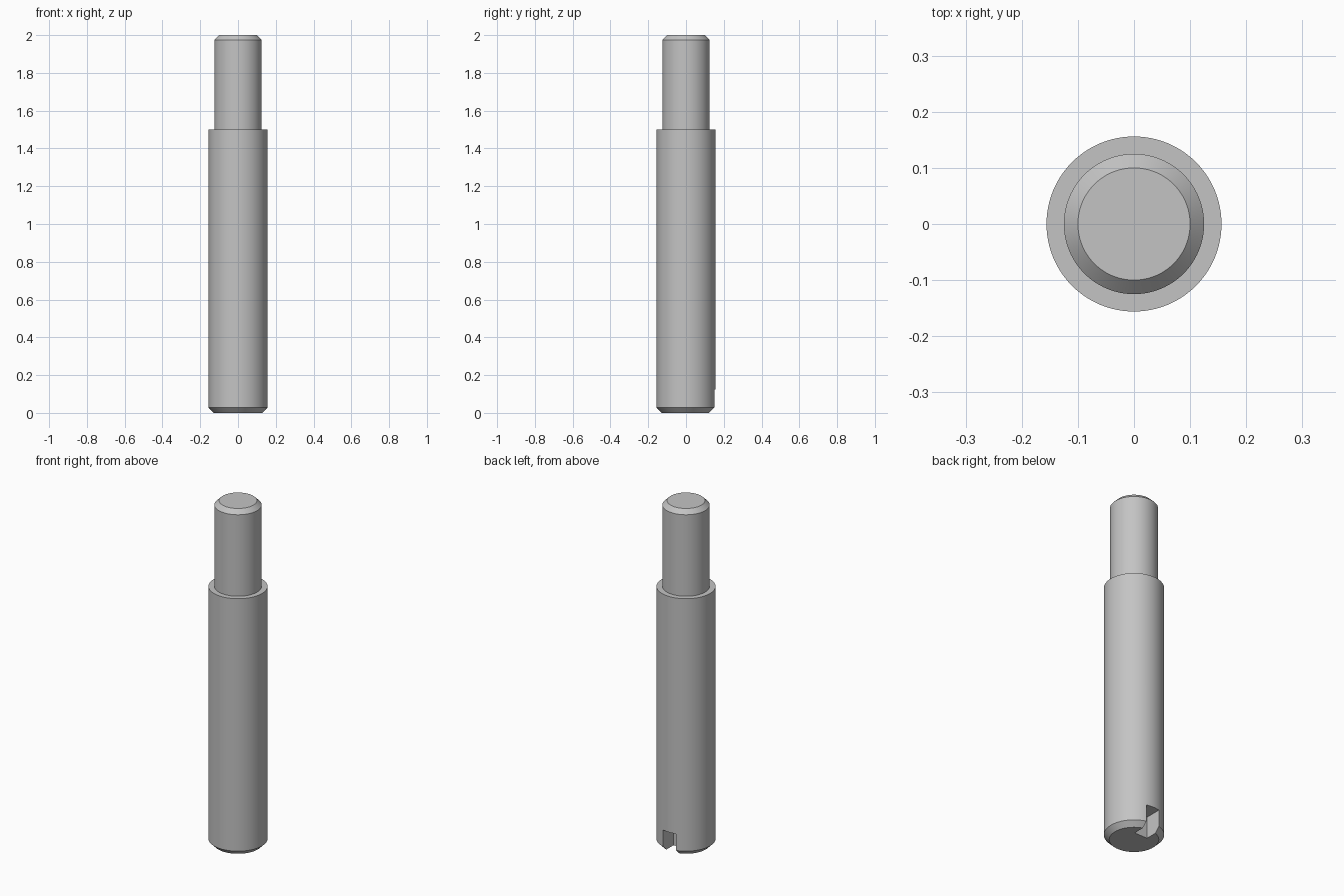
import bpy
import bmesh
from math import radians, tau

old = bpy.data.objects.get("Cube")
if old:
    bpy.data.objects.remove(old, do_unlink=True)

SEGMENTS = 96
BODY_R, TIP_R = 0.156, 0.125
SHOULDER_Z, TOP_Z = 1.5, 2.0
BASE_CHAMFER, TIP_CHAMFER = 0.028, 0.025
SLOT_WIDTH, SLOT_FLOOR_Y, SLOT_TOP_Z = 0.084, 0.055, 0.125

steel = bpy.data.materials.new("plain grey steel")
steel.use_nodes = True
grey = (0.55, 0.55, 0.55, 1)
steel.diffuse_color = grey
steel.node_tree.nodes["Principled BSDF"].inputs["Base Color"].default_value = grey


def new_object(name, bm):
    bmesh.ops.recalc_face_normals(bm, faces=bm.faces)
    mesh = bpy.data.meshes.new(name)
    bm.to_mesh(mesh)
    bm.free()
    obj = bpy.data.objects.new(name, mesh)
    bpy.context.collection.objects.link(obj)
    obj.data.materials.append(steel)
    return obj


# Stepped pin: a half profile (radius, height) turned about z
profile = [
    (0, 0),
    (BODY_R - BASE_CHAMFER, 0),
    (BODY_R, BASE_CHAMFER),
    (BODY_R, SHOULDER_Z),
    (TIP_R, SHOULDER_Z),
    (TIP_R, TOP_Z - TIP_CHAMFER),
    (TIP_R - TIP_CHAMFER, TOP_Z),
    (0, TOP_Z),
]
bm = bmesh.new()
verts = [bm.verts.new((r, 0, z)) for r, z in profile]
edges = [bm.edges.new(pair) for pair in zip(verts, verts[1:])]
bmesh.ops.spin(bm, geom=verts + edges, cent=(0, 0, 0), axis=(0, 0, 1),
               angle=tau, steps=SEGMENTS)
bmesh.ops.remove_doubles(bm, verts=bm.verts, dist=0.0001)
# Merge the end fans into single flat caps
caps = [f for f in bm.faces if any(v.co.xy.length < 0.001 for v in f.verts)]
bmesh.ops.dissolve_faces(bm, faces=caps, use_verts=False)
pin = new_object("stepped_pin", bm)

# Slot cutter: a block entering the foot from the back
bm = bmesh.new()
bmesh.ops.create_cube(bm, size=1)
for v in bm.verts:
    v.co.x *= SLOT_WIDTH
    v.co.y = SLOT_FLOOR_Y if v.co.y < 0 else BODY_R + 0.1
    v.co.z = -0.1 if v.co.z < 0 else SLOT_TOP_Z
cutter = new_object("slot_cutter", bm)
cutter.hide_render = True

# Cut the slot, then keep the result as plain mesh
cut = pin.modifiers.new("slot", "BOOLEAN")
cut.operation = "DIFFERENCE"
cut.solver = "EXACT"
cut.object = cutter
bpy.ops.object.select_all(action="DESELECT")
pin.select_set(True)
bpy.context.view_layer.objects.active = pin
bpy.ops.object.modifier_apply(modifier=cut.name)
bpy.data.objects.remove(cutter, do_unlink=True)

# Round sides smooth, chamfers and slot crisp
bpy.ops.object.shade_smooth_by_angle(angle=radians(30))
